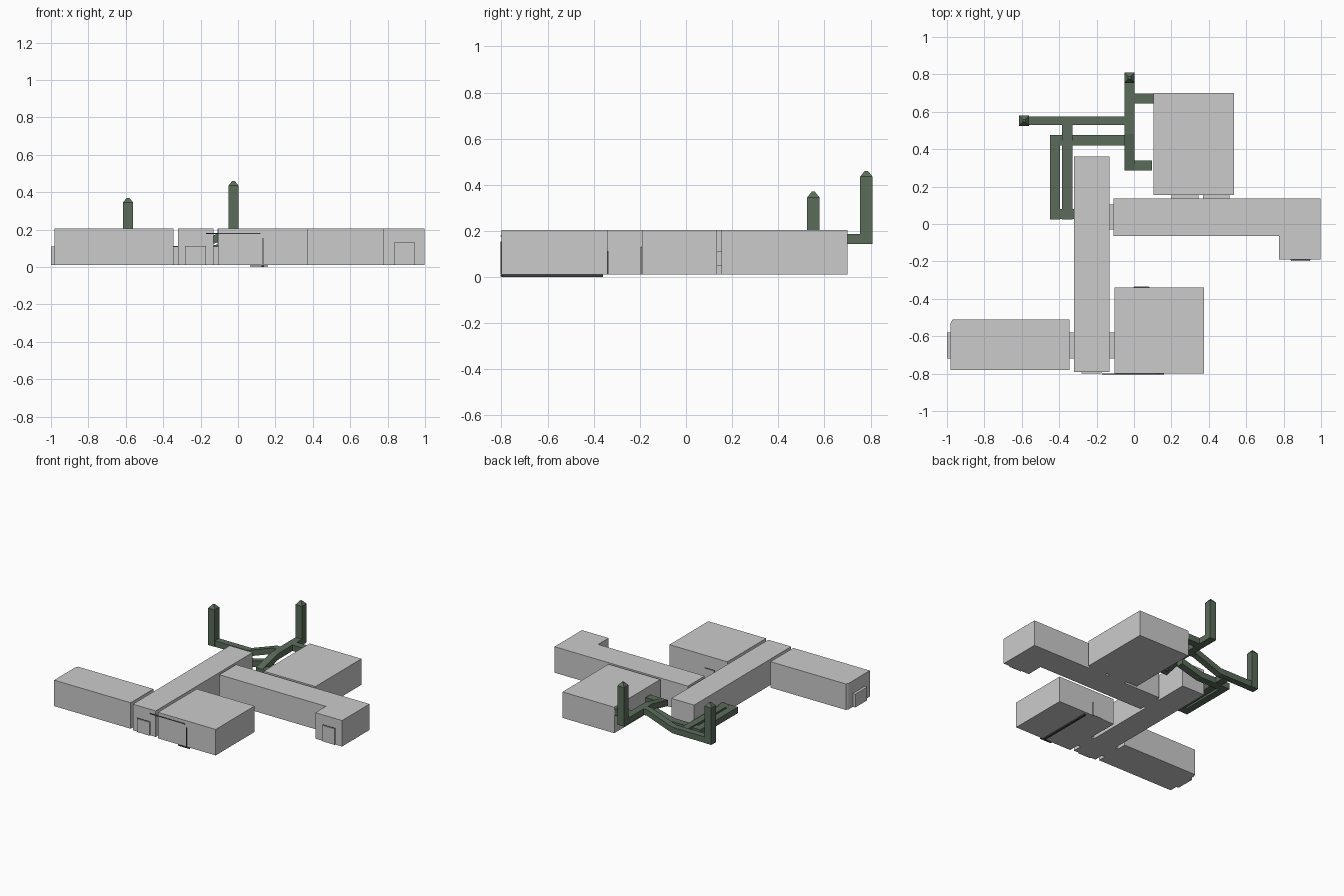
import bpy, bmesh
from mathutils import Vector

cube = bpy.data.objects.get("Cube")
if cube:
    bpy.data.objects.remove(cube, do_unlink=True)


def material(name, color):
    m = bpy.data.materials.new(name)
    m.diffuse_color = color
    m.use_nodes = True
    m.node_tree.nodes["Principled BSDF"].inputs["Base Color"].default_value = color
    return m


GREY = material("wall grey", (0.6, 0.6, 0.6, 1))
GREEN = material("duct green", (0.105, 0.15, 0.105, 1))
DARK = material("trim dark", (0.05, 0.05, 0.05, 1))


def finish(name, bm, mat):
    bmesh.ops.recalc_face_normals(bm, faces=bm.faces)
    me = bpy.data.meshes.new(name)
    bm.to_mesh(me)
    bm.free()
    me.materials.append(mat)
    ob = bpy.data.objects.new(name, me)
    bpy.context.collection.objects.link(ob)
    return ob


def prism(name, outline, z0, z1, mat=GREY):
    """Extrude a plan outline upwards."""
    bm = bmesh.new()
    face = bm.faces.new([bm.verts.new((x, y, z0)) for x, y in outline])
    top = bmesh.ops.extrude_face_region(bm, geom=[face])["geom"]
    verts = [v for v in top if isinstance(v, bmesh.types.BMVert)]
    bmesh.ops.translate(bm, verts=verts, vec=(0, 0, z1 - z0))
    return finish(name, bm, mat)


def box(name, x0, x1, y0, y1, z0, z1, mat=GREY):
    return prism(name, [(x0, y0), (x1, y0), (x1, y1), (x0, y1)], z0, z1, mat)


def duct(name, points, w=0.054, h=0.045):
    """Square tube along x or y that may rise and fall."""
    bm = bmesh.new()
    pts = [Vector(p) for p in points]
    along_x = abs(pts[-1].x - pts[0].x) > abs(pts[-1].y - pts[0].y)
    side = Vector((0, w / 2, 0)) if along_x else Vector((w / 2, 0, 0))
    up = Vector((0, 0, h / 2))
    rings = [[bm.verts.new(p + s) for s in (-side - up, side - up, side + up, up - side)]
             for p in pts]
    for a, b in zip(rings, rings[1:]):
        for i in range(4):
            j = (i + 1) % 4
            bm.faces.new((a[i], a[j], b[j], b[i]))
    bm.faces.new(rings[0])
    bm.faces.new(rings[-1])
    return finish(name, bm, GREEN)


def shaft(name, x, y, z0, z1, w=0.054):
    """Upright duct with a pointed cap."""
    bm = bmesh.new()
    r = w / 2
    rings = [[bm.verts.new((x + sx * s, y + sy * s, z))
              for sx, sy in ((-1, -1), (1, -1), (1, 1), (-1, 1))]
             for s, z in ((r, z0), (r, z1 - 0.025), (r * 0.25, z1))]
    for a, b in zip(rings, rings[1:]):
        for i in range(4):
            j = (i + 1) % 4
            bm.faces.new((a[i], a[j], b[j], b[i]))
    bm.faces.new(rings[0])
    bm.faces.new(rings[-1])
    return finish(name, bm, GREEN)


FLOOR, ROOF, DOOR = 0.01, 0.205, 0.11

# Rooms and corridors
prism("west_room", [(-0.98, -0.78), (-0.345, -0.78), (-0.345, -0.51),
                    (-0.97, -0.51), (-0.98, -0.53)], FLOOR, ROOF)
box("long_corridor", -0.32, -0.13, -0.79, 0.36, FLOOR, ROOF)
box("front_room", -0.105, 0.375, -0.80, -0.34, FLOOR, ROOF)
prism("bent_corridor", [(-0.11, -0.065), (0.775, -0.065), (0.775, -0.19), (0.997, -0.19),
                        (0.997, 0.135), (-0.11, 0.135)], FLOOR, ROOF)
box("back_room", 0.105, 0.535, 0.155, 0.70, FLOOR, ROOF)

# Low passages between rooms, and outer doorways
box("west_doorway", -1.0, -0.97, -0.72, -0.58, FLOOR, DOOR)
box("west_passage", -0.35, -0.315, -0.72, -0.58, FLOOR, DOOR)
box("front_passage", -0.135, -0.10, -0.72, -0.58, FLOOR, DOOR)
box("middle_passage", -0.135, -0.10, -0.03, 0.105, FLOOR, DOOR)
box("back_passage", 0.2, 0.345, 0.13, 0.16, FLOOR, DOOR)
box("back_side_passage", 0.37, 0.51, 0.13, 0.16, FLOOR, 0.05)


def doorway(name, x0, x1, y_out, y_wall, z1):
    """Thin door panel with a fine dark edge around it."""
    box(name, x0, x1, y_out, y_wall, FLOOR, z1)
    s = 1 if y_wall > y_out else -1
    e = 0.003
    box(name + "_edge", x0 - e, x1 + e, y_wall - s * 0.002, y_wall, FLOOR, z1 + e, DARK)


doorway("corridor_door", -0.28, -0.175, -0.798, -0.79, DOOR)
doorway("bent_corridor_door", 0.84, 0.94, -0.198, -0.19, 0.13)
doorway("front_room_back_door", 0.0, 0.08, -0.334, -0.34, DOOR)

# Fine wall trim and floor strip of the front room
box("upper_trim", -0.17, 0.12, -0.804, -0.799, 0.176, 0.181, DARK)
box("upright_trim", 0.13, 0.136, -0.804, -0.799, 0.01, 0.155, DARK)
box("floor_strip", 0.125, 0.14, -0.80, -0.36, 0.0, 0.011, DARK)
box("floor_strip_end", 0.065, 0.16, -0.804, -0.795, 0.002, 0.008, DARK)

# Ducts: high level rises from the low loop
HIGH, MID, LOW = 0.165, 0.12, 0.075
duct("main_duct", [(-0.025, 0.807, HIGH), (-0.025, 0.48, HIGH), (-0.025, 0.285, MID)])
duct("back_room_duct", [(-0.02, 0.67, HIGH), (0.11, 0.67, HIGH)])
duct("end_duct", [(-0.02, 0.312, MID), (0.097, 0.312, MID)])
duct("cross_duct", [(-0.615, 0.552, 0.09), (-0.29, 0.552, 0.09),
                    (-0.08, 0.552, HIGH), (-0.03, 0.552, HIGH)], 0.048)
duct("loop_back_duct", [(-0.45, 0.448, LOW), (-0.2, 0.448, LOW), (-0.03, 0.448, MID)])
duct("loop_outer_duct", [(-0.423, 0.025, LOW), (-0.423, 0.475, LOW)])
duct("loop_inner_duct", [(-0.357, 0.025, LOW), (-0.357, 0.55, 0.085)])
duct("loop_front_duct", [(-0.45, 0.053, LOW), (-0.32, 0.053, LOW)])

# Chimney shafts
shaft("tall_shaft", -0.024, 0.782, 0.143, 0.46)
shaft("short_shaft", -0.588, 0.552, 0.068, 0.37)
